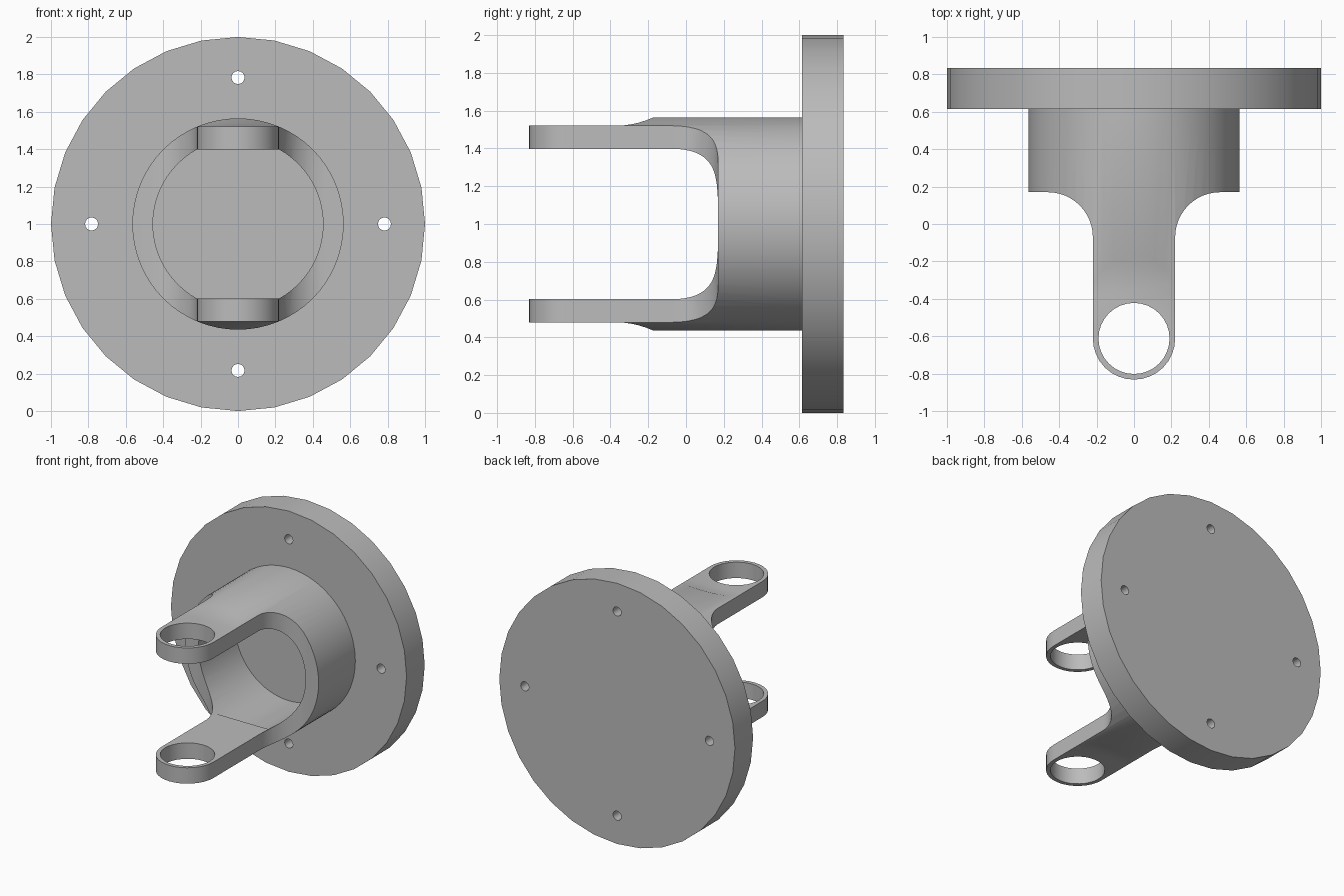
import bpy, bmesh
from math import sin, cos, pi, sqrt
from mathutils import Vector

old = bpy.data.objects.get("Cube")
if old:
    bpy.data.objects.remove(old, do_unlink=True)

steel = bpy.data.materials.new("plain_grey")
steel.use_nodes = True
grey = (0.5, 0.5, 0.5, 1)
steel.diffuse_color = grey
steel.node_tree.nodes["Principled BSDF"].inputs["Base Color"].default_value = grey

MID = 1.0                      # height of the main axis
FLANGE_Y, BACK_Y = 0.615, 0.835
HUB_R, BORE_R = 0.565, 0.455
ARM_W, EYE_Y, EYE_R = 0.22, -0.612, 0.19
HUB_FRONT, FILLET = 0.17, 0.24
INNER = sqrt(BORE_R**2 - ARM_W**2)
OUTER = sqrt(HUB_R**2 - ARM_W**2)


def prism(name, outline, axis, lo, hi):
    """Extrude a closed 2D outline along x, y or z."""
    place = {"x": lambda a, b, h: (h, a, b),
             "y": lambda a, b, h: (a, h, b),
             "z": lambda a, b, h: (a, b, h)}[axis]
    bm = bmesh.new()
    base = bm.faces.new([bm.verts.new(place(a, b, lo)) for a, b in outline])
    new = bmesh.ops.extrude_face_region(bm, geom=[base])["geom"]
    bmesh.ops.translate(bm, verts=[g for g in new if isinstance(g, bmesh.types.BMVert)],
                        vec=Vector(place(0, 0, hi - lo)))
    bmesh.ops.recalc_face_normals(bm, faces=bm.faces)
    mesh = bpy.data.meshes.new(name)
    bm.to_mesh(mesh)
    bm.free()
    mesh.materials.append(steel)
    obj = bpy.data.objects.new(name, mesh)
    bpy.context.collection.objects.link(obj)
    return obj


def arc(cx, cy, r, start, end, n):
    return [(cx + r * cos(start + (end - start) * i / n),
             cy + r * sin(start + (end - start) * i / n)) for i in range(n + 1)]


def circle(cx, cy, r, n):
    return arc(cx, cy, r, 0, 2 * pi, n)[:-1]


def combine(obj, tool, operation):
    mod = obj.modifiers.new("cut", "BOOLEAN")
    mod.operation, mod.solver, mod.object = operation, "EXACT", tool
    bpy.ops.object.select_all(action="DESELECT")
    bpy.context.view_layer.objects.active = obj
    obj.select_set(True)
    bpy.ops.object.modifier_apply(modifier=mod.name)
    bpy.data.objects.remove(tool, do_unlink=True)


def finish(obj):
    bpy.ops.object.select_all(action="DESELECT")
    bpy.context.view_layer.objects.active = obj
    obj.select_set(True)
    bpy.ops.object.shade_smooth_by_angle(angle=pi / 6)
    obj.location.z = MID


# Round mounting flange with four bolt holes
flange = prism("mounting_flange", circle(0, 0, 1, 32), "y", FLANGE_Y, BACK_Y)
for k in range(4):
    hole = circle(0.783 * cos(k * pi / 2), 0.783 * sin(k * pi / 2), 0.035, 16)
    combine(flange, prism("bolt_hole", hole, "y", 0.5, 1), "DIFFERENCE")
finish(flange)

# Hub and yoke arms start as one long round bar
yoke = prism("hub_and_yoke_arms", circle(0, 0, HUB_R, 64), "y", -0.9, FLANGE_Y + 0.01)

# Plan outline: rounded arm tip, straight sides, fillets into the hub
tip = arc(0, EYE_Y, ARM_W, -pi / 2, 0, 8)
side = arc(ARM_W + FILLET, HUB_FRONT - FILLET, FILLET, pi, pi / 2, 12)
half = tip + side + [(0.7, HUB_FRONT), (0.7, 0.7)]
plan = half + [(-x, y) for x, y in reversed(half[1:])]
combine(yoke, prism("plan", plan, "z", -1, 1), "INTERSECT")

# Side outline: flat arms that sweep up into the round hub
sweep = [(-0.37 + 0.04 * i, OUTER + 0.0018 * i * i) for i in range(8)]
upper = [(-1, OUTER)] + sweep + [(0.7, sweep[-1][1])]
profile = upper + [(y, -z) for y, z in reversed(upper)]
combine(yoke, prism("profile", profile, "x", -1, 1), "INTERSECT")

# Round bore behind, flat-topped slot between the arms in front
bore = circle(0, 0, BORE_R, 64)
slot = [(x, z) for x, z in bore if abs(z) < INNER - 0.005]
slot += [(sx * ARM_W, sz * INNER) for sx in (1, -1) for sz in (1, -1)]
slot.sort(key=lambda p: Vector(p).angle_signed(Vector((1, 0))))
combine(yoke, prism("slot", slot, "y", -1, 0.06), "DIFFERENCE")
combine(yoke, prism("bore", bore, "y", 0.05, 0.7), "DIFFERENCE")

# Pin eyes through both arms
combine(yoke, prism("pin_eye", circle(0, EYE_Y, EYE_R, 32), "z", -1, 1), "DIFFERENCE")
finish(yoke)
